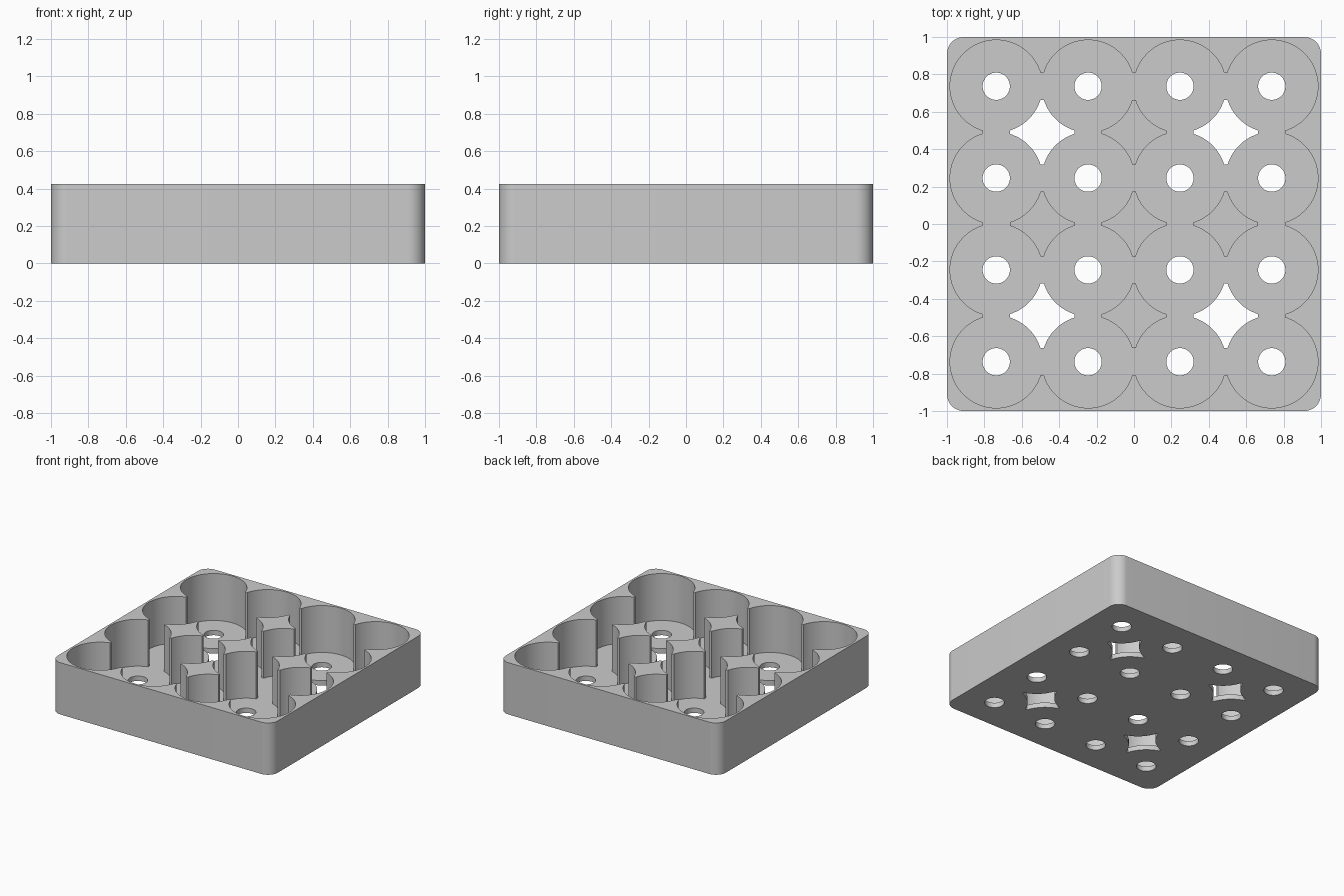
import bpy, bmesh, math

old = bpy.data.objects.get("Cube")
if old:
    bpy.data.objects.remove(old, do_unlink=True)

HEIGHT, FLOOR, CORNER = 0.425, 0.04, 0.09
PITCH, POCKET_R, HOLE_R = 0.491, 0.247, 0.073
CENTRES = [PITCH * (i - 1.5) for i in range(4)]

grey = bpy.data.materials.new("plain grey")
grey.use_nodes = True
grey.diffuse_color = (0.6, 0.6, 0.6, 1)
grey.node_tree.nodes["Principled BSDF"].inputs["Base Color"].default_value = (0.6, 0.6, 0.6, 1)


def arc(cx, cy, r, start, end, steps):
    """Points along an arc, angles in degrees."""
    angles = [math.radians(start + (end - start) * i / steps) for i in range(steps + 1)]
    return [(cx + r * math.cos(a), cy + r * math.sin(a)) for a in angles]


def prism(name, outline, z0, z1):
    """Upright solid from a counter-clockwise outline."""
    bm = bmesh.new()
    base = bm.faces.new([bm.verts.new((x, y, z0)) for x, y in outline])
    up = bmesh.ops.extrude_face_region(bm, geom=[base])["geom"]
    bmesh.ops.translate(bm, vec=(0, 0, z1 - z0),
                        verts=[v for v in up if isinstance(v, bmesh.types.BMVert)])
    bmesh.ops.recalc_face_normals(bm, faces=bm.faces)
    mesh = bpy.data.meshes.new(name)
    bm.to_mesh(mesh)
    bm.free()
    obj = bpy.data.objects.new(name, mesh)
    bpy.context.collection.objects.link(obj)
    return obj


def rectangle(cx, cy, hx, hy):
    return [(cx - hx, cy - hy), (cx + hx, cy - hy), (cx + hx, cy + hy), (cx - hx, cy + hy)]


def star(cx, cy):
    """Four-pointed outline left between four round pockets, with blunt tips."""
    half = PITCH / 2
    trim = math.degrees(math.asin(HOLE_R / POCKET_R))
    points = []
    for k, (sx, sy) in enumerate([(1, 1), (-1, 1), (-1, -1), (1, -1)]):
        points += arc(cx + sx * half, cy + sy * half, POCKET_R,
                      270 + 90 * k - trim, 180 + 90 * k + trim, 20)
    return points


# Rounded block
outline = []
inner = 1 - CORNER
for k, (sx, sy) in enumerate([(1, 1), (-1, 1), (-1, -1), (1, -1)]):
    outline += arc(sx * inner, sy * inner, CORNER, 90 * k, 90 * k + 90, 12)
tray = prism("tray", outline, 0, HEIGHT)

cutters = []


def cut(shape, z0, z1):
    tool = prism("cutter", shape, z0, z1)
    tool.hide_render = True
    cutters.append(tool)
    mod = tray.modifiers.new("cut", 'BOOLEAN')
    mod.operation, mod.solver, mod.object = 'DIFFERENCE', 'MANIFOLD', tool


# Round pockets, each with a drain hole
for x in CENTRES:
    for y in CENTRES:
        cut(arc(x, y, POCKET_R, 0, 360, 72)[:-1], FLOOR, 0.6)
        cut(arc(x, y, HOLE_R, 0, 360, 40)[:-1], -0.1, 0.2)

# Straight passages joining the pockets
for c in CENTRES:
    cut(rectangle(0, c, CENTRES[3], HOLE_R), FLOOR, 0.6)
    cut(rectangle(c, 0, HOLE_R, CENTRES[3]), FLOOR, 0.6)

# Four posts removed, with star openings through the floor
for x in (-PITCH, PITCH):
    for y in (-PITCH, PITCH):
        cut(rectangle(x, y, 0.2, 0.2), FLOOR, 0.6)
        cut(star(x, y), -0.1, 0.2)

# Bake the cuts and drop the tools
graph = bpy.context.evaluated_depsgraph_get()
baked = bpy.data.meshes.new_from_object(tray.evaluated_get(graph))
tray.modifiers.clear()
tray.data = baked
for tool in cutters:
    bpy.data.objects.remove(tool, do_unlink=True)
baked.materials.clear()
baked.materials.append(grey)

bpy.ops.object.select_all(action='DESELECT')
tray.select_set(True)
bpy.context.view_layer.objects.active = tray
bpy.ops.object.shade_smooth_by_angle(angle=math.radians(30))
